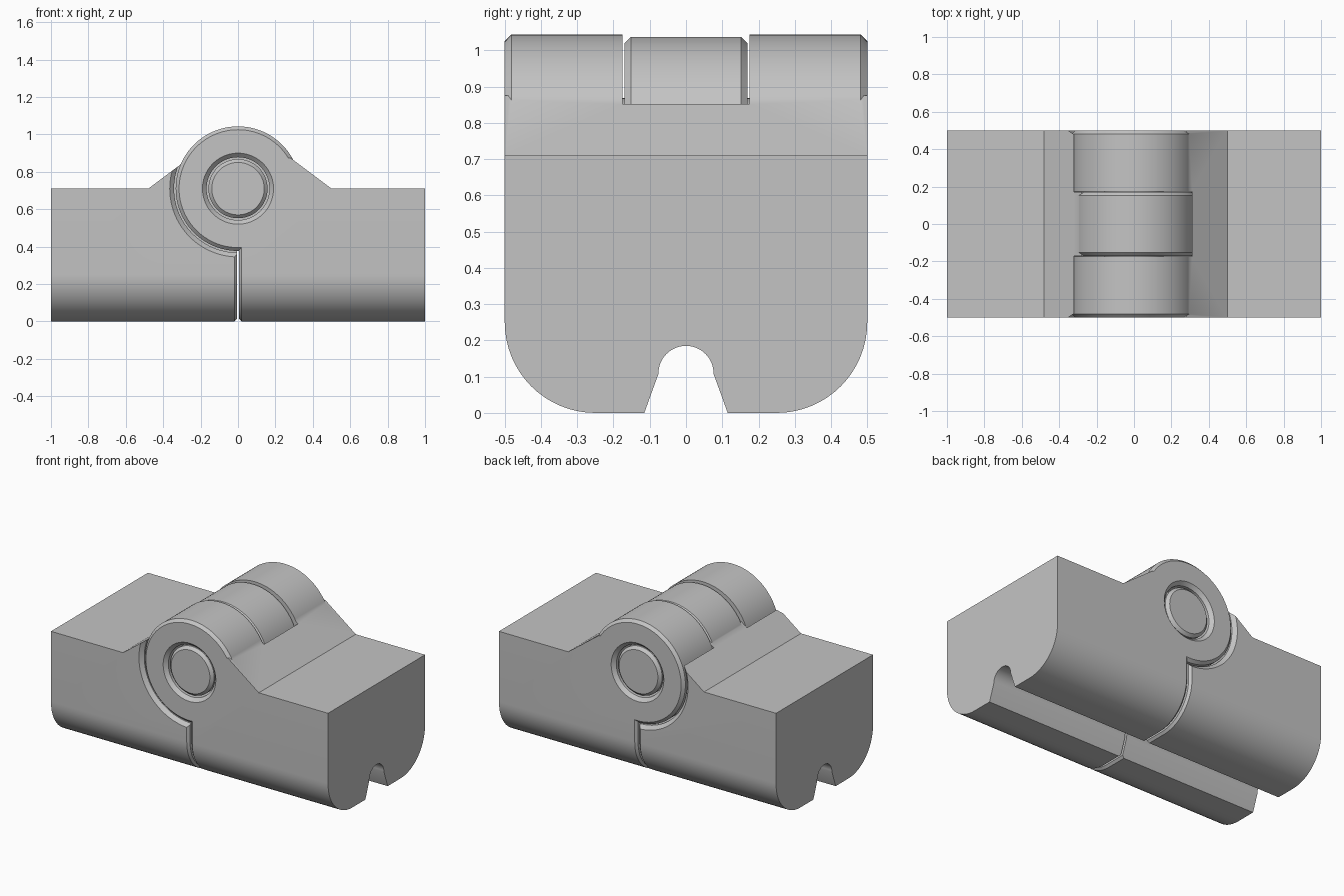
import bpy, bmesh, math

cube = bpy.data.objects.get("Cube")
if cube:
    bpy.data.objects.remove(cube, do_unlink=True)

AXIS_Z = 0.71      # height of the hinge axis
KNUCKLE_R = 0.333
CUT_R = 0.342

grey = bpy.data.materials.new("plain grey")
grey.use_nodes = True
grey.diffuse_color = (0.55, 0.55, 0.55, 1)
grey.node_tree.nodes["Principled BSDF"].inputs["Base Color"].default_value = (0.55, 0.55, 0.55, 1)


def loft(name, rings):
    """Closed solid through matching rings of points."""
    bm = bmesh.new()
    loops = [[bm.verts.new(p) for p in ring] for ring in rings]
    n = len(loops[0])
    for a, b in zip(loops, loops[1:]):
        for i in range(n):
            j = (i + 1) % n
            bm.faces.new((a[i], a[j], b[j], b[i]))
    bm.faces.new(loops[0])
    bm.faces.new(loops[-1])
    bmesh.ops.recalc_face_normals(bm, faces=bm.faces)
    mesh = bpy.data.meshes.new(name)
    bm.to_mesh(mesh)
    bm.free()
    mesh.materials.append(grey)
    obj = bpy.data.objects.new(name, mesh)
    bpy.context.collection.objects.link(obj)
    return obj


def turned(name, profile, steps=96):
    """Solid turned around the hinge axis from (y, radius) pairs."""
    angles = [2 * math.pi * i / steps for i in range(steps)]
    return loft(name, [[(r * math.cos(a), y, AXIS_Z + r * math.sin(a)) for a in angles]
                       for y, r in profile])


def section(x, inset):
    """Cross-section with rounded bottom corners and a keyhole slot below."""
    half = [(0.5 - inset, 0.9)]
    r = 0.25 - inset
    for i in range(17):
        a = math.pi / 2 * i / 16
        half.append((0.25 + r * math.cos(a), 0.25 - r * math.sin(a)))
    half.append((0.115 - 0.36 * inset, inset))
    for i in range(12):
        a = math.radians(-1) + math.radians(91) * i / 12
        half.append((0.076 * math.cos(a), 0.109 + 0.076 * math.sin(a)))
    pts = half + [(0, 0.185)] + [(-y, z) for y, z in reversed(half)]
    return [(x, y, z) for y, z in pts]


def combine(obj, other, operation):
    mod = obj.modifiers.new(operation.lower(), 'BOOLEAN')
    mod.operation = operation
    mod.solver = 'EXACT'
    mod.object = other
    bpy.context.view_layer.objects.active = obj
    bpy.ops.object.modifier_apply(modifier=mod.name)
    bpy.data.objects.remove(other, do_unlink=True)


def smooth(obj):
    bpy.ops.object.select_all(action='DESELECT')
    obj.select_set(True)
    bpy.context.view_layer.objects.active = obj
    bpy.ops.object.shade_smooth_by_angle(angle=math.radians(30))


def half_block(name, side, shoulder):
    """Block with a chamfered inner end and a ramp up to the knuckle."""
    body = loft(name, [section(side * x, inset)
                       for x, inset in ((1, 0), (0.02, 0), (0.006, 0.014))])
    ramp_x = 0.28
    ramp_z = AXIS_Z + (shoulder - ramp_x) * 0.75
    outline = [(1.2, AXIS_Z), (shoulder, AXIS_Z), (ramp_x, ramp_z),
               (-0.2, ramp_z), (-0.2, 1.2), (1.2, 1.2)]
    cutter = loft("top_cutter", [[(side * x, y, z) for x, z in outline] for y in (-0.7, 0.7)])
    combine(body, cutter, 'DIFFERENCE')
    return body


# Left half: carries the two outer knuckles
left = half_block("left_hinge_half", 1, 0.5)
combine(left, turned("middle_cutter", [(-0.175, CUT_R), (0.175, CUT_R)]), 'DIFFERENCE')
for s in (-1, 1):
    knuckle = turned("outer_knuckle", [(s * 0.175, KNUCKLE_R), (s * 0.482, KNUCKLE_R),
                                       (s * 0.5, KNUCKLE_R - 0.018)])
    combine(left, knuckle, 'UNION')
bore = turned("bore_cutter", [(-0.52, 0.21), (-0.478, 0.168), (0.478, 0.168), (0.52, 0.21)])
combine(left, bore, 'DIFFERENCE')
smooth(left)

# Right half: carries the middle knuckle, cleared around the outer ones
right = half_block("right_hinge_half", -1, 0.48)
for s in (-1, 1):
    clearance = turned("clearance_cutter", [(s * 0.17, CUT_R), (s * 0.478, CUT_R),
                                            (s * 0.52, CUT_R + 0.044)])
    combine(right, clearance, 'DIFFERENCE')
middle = turned("middle_knuckle", [(-0.17, 0.309), (-0.152, 0.327),
                                   (0.152, 0.327), (0.17, 0.309)])
combine(right, middle, 'UNION')
smooth(right)

# Hinge pin through all knuckles
pin = turned("hinge_pin", [(-0.49, 0.14), (-0.472, 0.158), (0.472, 0.158), (0.49, 0.14)])
smooth(pin)
